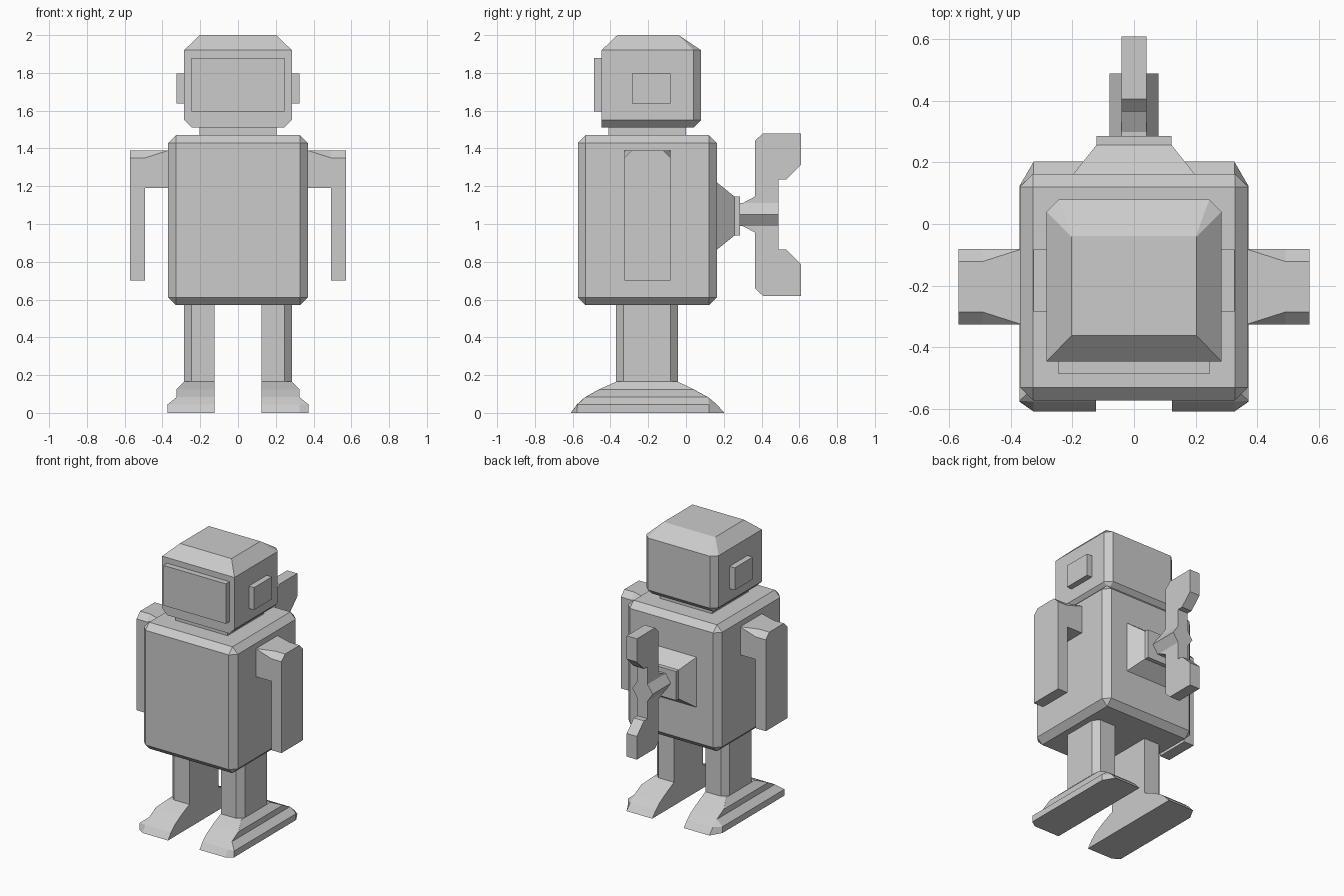
import bpy, bmesh

if "Cube" in bpy.data.objects:
    bpy.data.objects.remove(bpy.data.objects["Cube"])

grey = bpy.data.materials.new("plain grey")
grey.diffuse_color = (0.6, 0.6, 0.6, 1)
grey.use_nodes = True
grey.node_tree.nodes["Principled BSDF"].inputs["Base Color"].default_value = grey.diffuse_color


def finish(name, bm, mirror=False):
    bmesh.ops.recalc_face_normals(bm, faces=bm.faces[:])
    me = bpy.data.meshes.new(name)
    bm.to_mesh(me)
    bm.free()
    me.materials.append(grey)
    ob = bpy.data.objects.new(name, me)
    bpy.context.collection.objects.link(ob)
    if mirror:
        ob.modifiers.new("mirror", "MIRROR")
    return ob


def loft(name, rings, mirror=False):
    """Skin a stack of equal-sized rings and cap both ends."""
    bm = bmesh.new()
    vs = [[bm.verts.new(p) for p in ring] for ring in rings]
    n = len(vs[0])
    for a, b in zip(vs, vs[1:]):
        for i in range(n):
            j = (i + 1) % n
            bm.faces.new((a[i], a[j], b[j], b[i]))
    bm.faces.new(vs[0])
    bm.faces.new(vs[-1])
    return finish(name, bm, mirror)


def rect(x0, x1, y0, y1, z):
    return [(x0, y0, z), (x1, y0, z), (x1, y1, z), (x0, y1, z)]


def box(name, x, y, z, mirror=False):
    return loft(name, [rect(*x, *y, z[0]), rect(*x, *y, z[1])], mirror)


# Torso with every edge chamfered
torso = box("torso", (-0.37, 0.37), (-0.573, 0.163), (0.57, 1.47))
bev = torso.modifiers.new("chamfer", "BEVEL")
bev.width, bev.segments = 0.042, 1
box("neck", (-0.205, 0.205), (-0.41, 0.0), (1.45, 1.53))


# Head: chamfered below and at the back corners, sloped crown
def head_ring(hw, back, z, cut=0.04, front=-0.447):
    return [(-hw, front, z), (hw, front, z), (hw, back - cut, z),
            (hw - cut, back, z), (cut - hw, back, z), (-hw, back - cut, z)]


loft("head", [head_ring(0.245, 0.04, 1.51, 0.002),
              head_ring(0.285, 0.08, 1.55),
              head_ring(0.285, 0.08, 1.92),
              head_ring(0.203, -0.039, 2.0, 0.002, -0.363)])
box("face_plate", (-0.246, 0.246), (-0.488, -0.44), (1.595, 1.88))
box("ear", (0.28, 0.326), (-0.285, -0.083), (1.638, 1.797), True)


# Arms: shoulder bar with growing top chamfer, hanging forearm
def shoulder_ring(x, c):
    y0, y1, top, low = -0.326, -0.082, 1.39, 1.19
    return [(x, y0, low), (x, y1, low), (x, y1, top - c),
            (x, y1 - c, top), (x, y0 + c, top), (x, y0, top - c)]


loft("shoulder", [shoulder_ring(0.36, 0.001), shoulder_ring(0.37, 0.001),
                  shoulder_ring(0.492, 0.04), shoulder_ring(0.571, 0.04)], True)
box("forearm", (0.492, 0.571), (-0.326, -0.082), (0.70, 1.19), True)

# Legs with chamfered outer corners
leg = [(0.124, -0.37), (0.245, -0.37), (0.285, -0.33),
       (0.285, -0.083), (0.245, -0.042), (0.124, -0.042)]
loft("leg", [[(x, y, z) for x, y in leg] for z in (0.15, 0.58)], True)


# Feet: stepped layers, with a welt along the outside of the sole
def foot_ring(z, front, back, x, welt, w0, w1):
    return [(0.124, front, z), (x, front, z), (welt, w0, z),
            (welt, w1, z), (x, back, z), (0.124, back, z)]


loft("foot", [foot_ring(0.0, -0.61, 0.203, 0.326, 0.373, -0.577, 0.122),
              foot_ring(0.045, -0.577, 0.163, 0.326, 0.373, -0.575, 0.122),
              foot_ring(0.083, -0.535, 0.118, 0.325, 0.326, -0.533, 0.116),
              foot_ring(0.125, -0.46, 0.04, 0.325, 0.326, -0.458, 0.038),
              foot_ring(0.165, -0.37, -0.042, 0.284, 0.285, -0.368, -0.044)], True)


# Socket on the back
def socket_ring(y, hx, hz):
    c = 1.042
    return [(-hx, y, c - hz), (hx, y, c - hz), (hx, y, c + hz), (-hx, y, c + hz)]


loft("key_socket", [socket_ring(0.155, 0.203, 0.185), socket_ring(0.257, 0.122, 0.103),
                    socket_ring(0.286, 0.122, 0.103)])

# Winding key: six-sided shaft and a flat two-winged blade
shaft = [(-0.08, 0), (-0.04, 0.06), (0.04, 0.06), (0.08, 0), (0.04, -0.06), (-0.04, -0.06)]
loft("key_shaft", [[(x, y, 1.05 + z) for x, z in shaft] for y in (0.28, 0.49)])
wing = [(0.28, 0.05), (0.365, 0.095), (0.365, 0.39), (0.407, 0.43), (0.61, 0.43),
        (0.61, 0.265), (0.53, 0.185), (0.49, 0.185)]
blade = wing + [(y, -z) for y, z in reversed(wing)]
loft("key_blade", [[(x, y, 1.05 + z) for y, z in blade] for x in (-0.04, 0.04)])
